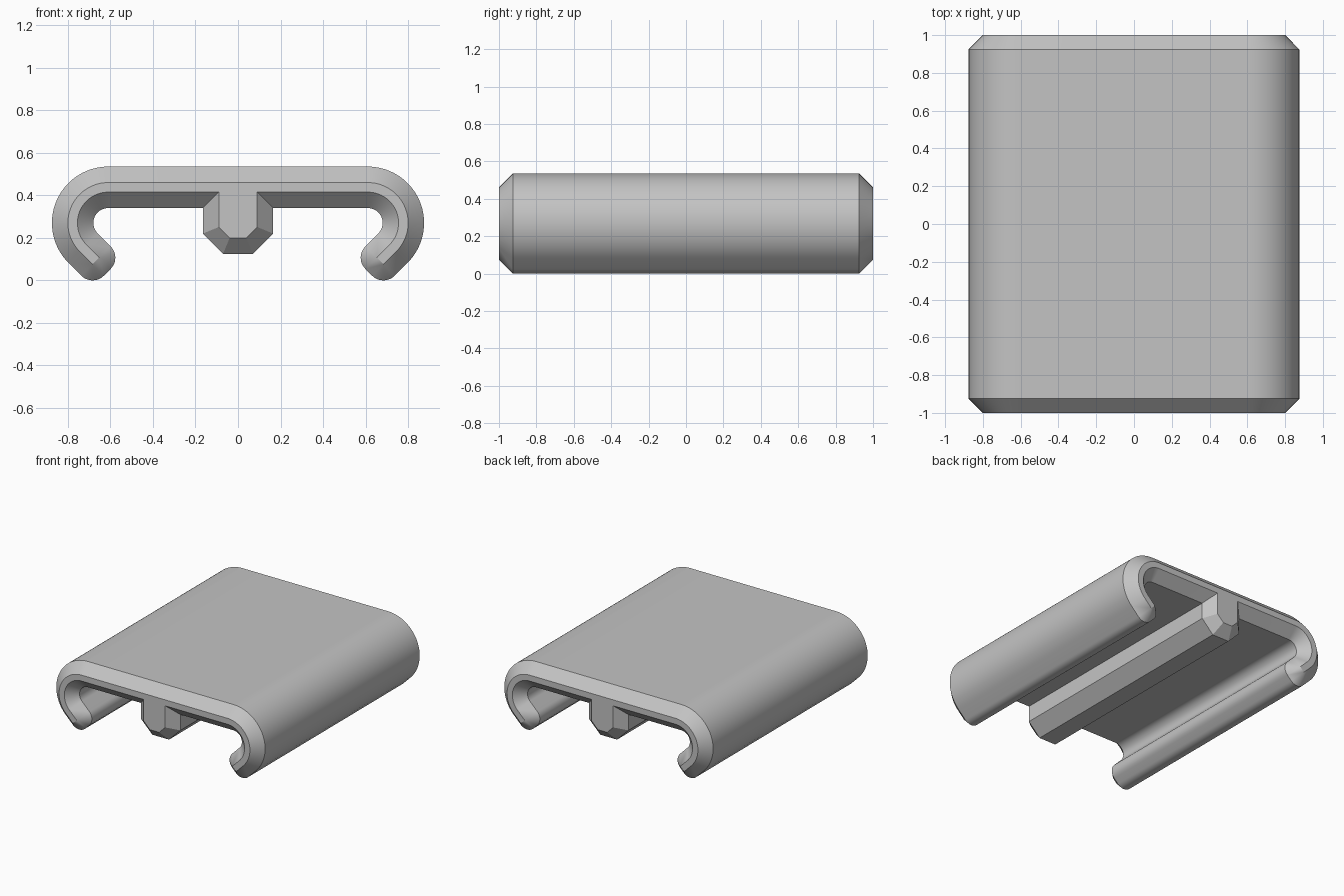
import bpy
import bmesh
from math import sin, cos, radians, sqrt, tan

if "Cube" in bpy.data.objects:
    bpy.data.objects.remove(bpy.data.objects["Cube"], do_unlink=True)

CX, CZ = 0.61, 0.27          # centre of the side bends
OUTER, INNER = 0.265, 0.07   # bend radii
BEVEL = 0.075                # end chamfer and lip rounding
LIP = 0.0606                 # straight run of each lip along x and z
RIB_W, RIB_FOOT = 0.165, 0.07
RIB_Z, RIB_SHOULDER = 0.125, 0.22


def arc(cx, cz, r, start, end, steps):
    angles = [radians(start + (end - start) * i / steps) for i in range(steps + 1)]
    return [(cx + r * cos(a), cz + r * sin(a)) for a in angles]


def lip_centre(dist):
    k = dist / sqrt(2)
    return CX + k - LIP, CZ - k - LIP


def profile(d):
    """Whole cross-section, inset by d."""
    t = d * tan(radians(22.5))
    # outer bend, rounded lip, inner bend
    half = arc(CX, CZ, OUTER - d, 90, -45, 36)
    half += arc(*lip_centre(OUTER - BEVEL), BEVEL - d, -45, -135, 12)
    half += arc(*lip_centre(INNER + BEVEL), BEVEL - d, -135, -225, 12)
    half += arc(CX, CZ, INNER + d, -45, 90, 36)
    # central rib
    half += [(RIB_W - d, CZ + INNER + d),
             (RIB_W - d, RIB_SHOULDER + t),
             (RIB_FOOT - t, RIB_Z + d)]
    return half + [(-x, z) for x, z in reversed(half)]


# Loft the section along y with chamfered ends
bm = bmesh.new()
rings = []
for y, d in ((-1, BEVEL), (BEVEL - 1, 0), (1 - BEVEL, 0), (1, BEVEL)):
    rings.append([bm.verts.new((x, y, z)) for x, z in profile(d)])
n = len(rings[0])
for a, b in zip(rings, rings[1:]):
    for i in range(n):
        j = (i + 1) % n
        bm.faces.new((a[i], a[j], b[j], b[i]))
bm.faces.new(rings[0])
bm.faces.new(rings[-1])
bmesh.ops.remove_doubles(bm, verts=bm.verts, dist=0.0001)
bmesh.ops.recalc_face_normals(bm, faces=bm.faces)

mesh = bpy.data.meshes.new("clip_channel")
bm.to_mesh(mesh)
bm.free()
clip = bpy.data.objects.new("clip_channel", mesh)
bpy.context.collection.objects.link(clip)

# Plain grey finish
grey = bpy.data.materials.new("light_grey")
grey.use_nodes = True
colour = (0.55, 0.55, 0.55, 1)
grey.diffuse_color = colour
grey.node_tree.nodes["Principled BSDF"].inputs["Base Color"].default_value = colour
mesh.materials.append(grey)

bpy.ops.object.select_all(action="DESELECT")
clip.select_set(True)
bpy.context.view_layer.objects.active = clip
bpy.ops.object.shade_smooth_by_angle(angle=radians(30))
